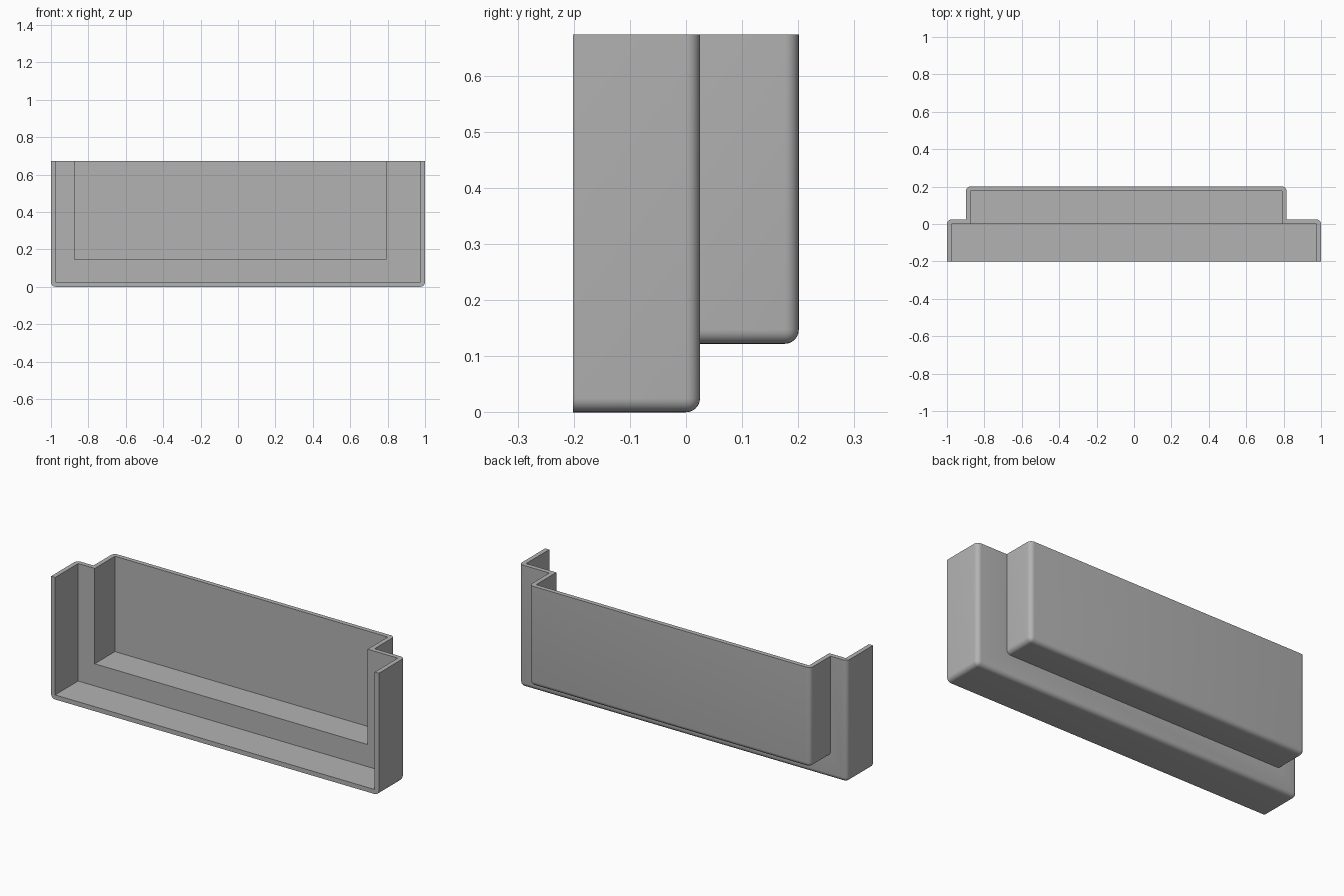
import bpy, bmesh

if "Cube" in bpy.data.objects:
    bpy.data.objects.remove(bpy.data.objects["Cube"])

WALL = 0.025     # shell thickness and outer corner radius
TOP = 0.673      # height of the open top
FRONT = -0.201   # plane of the open front

grey = bpy.data.materials.new("plain_grey")
grey.diffuse_color = (0.45, 0.45, 0.45, 1.0)
grey.use_nodes = True
grey.node_tree.nodes["Principled BSDF"].inputs["Base Color"].default_value = grey.diffuse_color


def box(name, lo, hi, radius=0.0):
    """Box between two corners; optionally round all edges off the front and top."""
    bm = bmesh.new()
    bmesh.ops.create_cube(bm, size=1.0)
    for v in bm.verts:
        v.co = [lo[i] if v.co[i] < 0 else hi[i] for i in range(3)]
    if radius:
        def on_open_side(e):
            return (all(abs(v.co.z - hi[2]) < 1e-5 for v in e.verts)
                    or all(abs(v.co.y - lo[1]) < 1e-5 for v in e.verts))
        edges = [e for e in bm.edges if not on_open_side(e)]
        bmesh.ops.bevel(bm, geom=edges, offset=radius, segments=6,
                        profile=0.5, affect='EDGES')
    mesh = bpy.data.meshes.new(name)
    bm.to_mesh(mesh)
    bm.free()
    mesh.materials.append(grey)
    obj = bpy.data.objects.new(name, mesh)
    bpy.context.collection.objects.link(obj)
    return obj


def combine(target, tool, operation):
    """Apply a boolean and discard the tool."""
    mod = target.modifiers.new("combine", 'BOOLEAN')
    mod.object, mod.operation, mod.solver = tool, operation, 'EXACT'
    bpy.context.view_layer.objects.active = target
    bpy.ops.object.modifier_apply(modifier=mod.name)
    bpy.data.objects.remove(tool, do_unlink=True)


# Wide front tray and narrower, off-centre rear recess, both over-tall
shell = box("tray_shell", (-1, FRONT, 0), (1, 0.025, 0.80), WALL)
rear = box("rear_body", (-0.899, -0.1, 0.122), (0.816, 0.201, 0.76), WALL)
combine(shell, rear, 'UNION')

# Hollow both parts through the open front and top
hollow = box("tray_hollow", (-1 + WALL, -0.5, WALL), (1 - WALL, 0.0, 1.0))
combine(shell, hollow, 'DIFFERENCE')
hollow = box("recess_hollow", (-0.874, -0.15, 0.147), (0.791, 0.176, 0.95))
combine(shell, hollow, 'DIFFERENCE')

# Trim the top level
trim = box("top_trim", (-2, -1, TOP), (2, 1, 2))
combine(shell, trim, 'DIFFERENCE')

# Smooth rounded corners, crisp edges elsewhere
bpy.ops.object.select_all(action='DESELECT')
shell.select_set(True)
bpy.context.view_layer.objects.active = shell
bpy.ops.object.shade_smooth_by_angle(angle=0.6)
